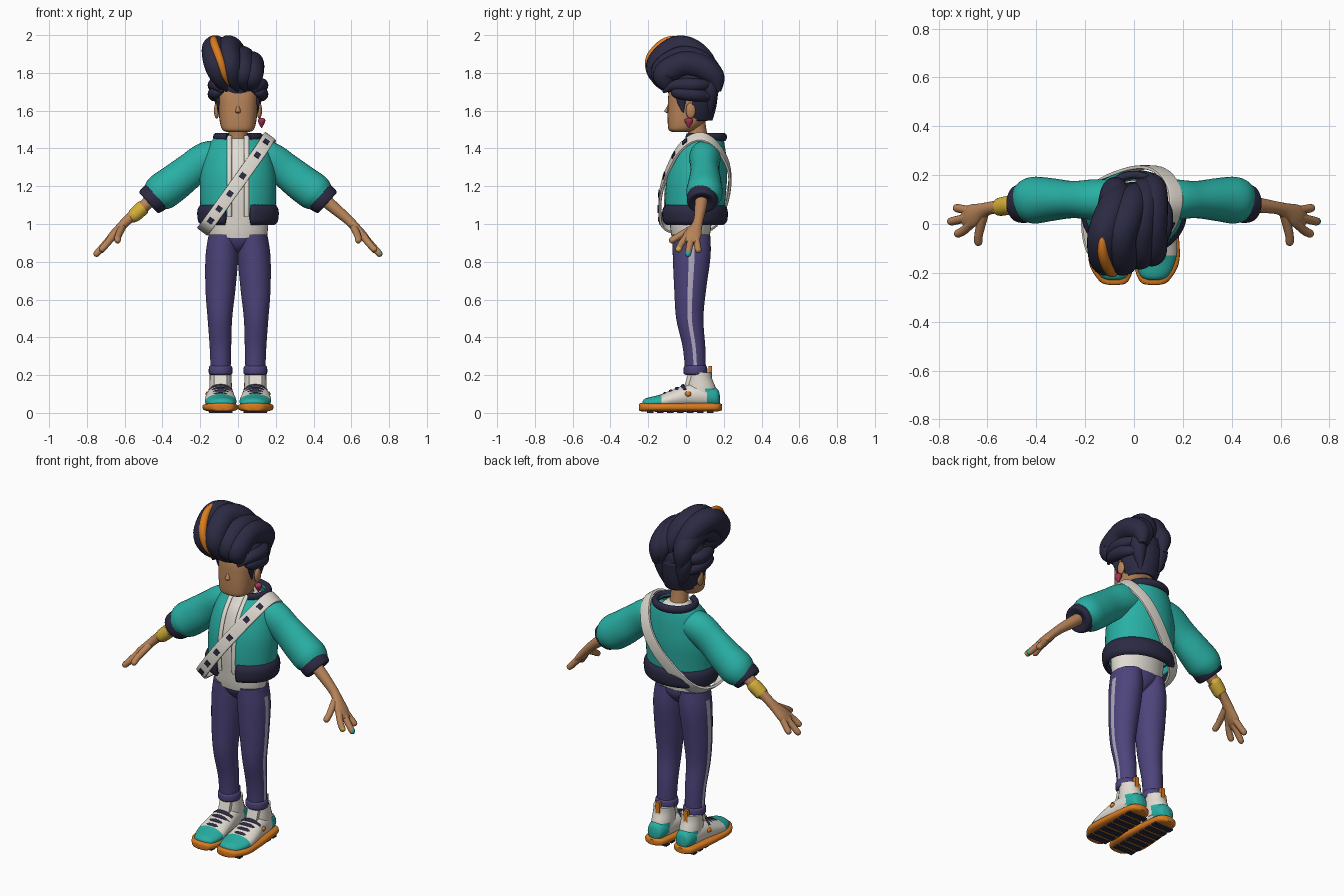
import bpy, bmesh, math
from mathutils import Vector, Matrix

cube = bpy.data.objects.get("Cube")
if cube:
    bpy.data.objects.remove(cube, do_unlink=True)


def material(name, *rgb):
    m = bpy.data.materials.new(name)
    m.use_nodes = True
    m.diffuse_color = (*rgb, 1)
    m.node_tree.nodes["Principled BSDF"].inputs["Base Color"].default_value = (*rgb, 1)
    return m


teal = material("teal", .022, .43, .37)
navy = material("navy", .024, .023, .055)
purple = material("purple", .075, .058, .2)
orange = material("orange", .7, .2, .015)
skin = material("brown skin", .48, .23, .1)
white = material("warm white", .76, .72, .65)
yellow = material("yellow", .65, .42, .04)
pink = material("dark pink", .4, .035, .09)
lilac = material("lilac grey", .45, .4, .52)
X, Y, Z, FRONT = Vector((1, 0, 0)), Vector((0, 1, 0)), Vector((0, 0, 1)), Vector((0, -1, 0))
SIDES = (("left_", 1), ("right_", -1))


def finish(name, bm, mats, paint=None, thick=0):
    """Turn a bmesh into a smooth object; paint(center, normal) picks the colour."""
    bmesh.ops.recalc_face_normals(bm, faces=bm.faces)
    if paint:
        for f in bm.faces:
            f.material_index = int(paint(f.calc_center_median(), f.normal))
    me = bpy.data.meshes.new(name)
    bm.to_mesh(me)
    bm.free()
    for m in mats if isinstance(mats, tuple) else (mats,):
        me.materials.append(m)
    ob = bpy.data.objects.new(name, me)
    bpy.context.collection.objects.link(ob)
    bpy.ops.object.select_all(action='DESELECT')
    ob.select_set(True)
    bpy.context.view_layer.objects.active = ob
    bpy.ops.object.shade_smooth_by_angle(angle=math.radians(50))
    if thick:
        mod = ob.modifiers.new("thickness", 'SOLIDIFY')
        mod.thickness, mod.offset = thick, 0
    return ob


def spline(pts, closed=False, k=5):
    """Resample points of any dimension along a Catmull-Rom curve."""
    n, out = len(pts), []
    pick = lambda i: pts[i % n] if closed else pts[max(0, min(n - 1, i))]
    for i in range(n if closed else n - 1):
        quad = [pick(i + d) for d in (-1, 0, 1, 2)]
        for t in (j / k for j in range(k)):
            out.append([b + t * ((c - a) + t * ((2*a - 5*b + 4*c - d) + t * (3*b - a - 3*c + d))) / 2
                        if t else b for a, b, c, d in zip(*quad)])
    return out if closed else out + [list(pts[-1])]


def tube(name, pts, mats, ref=Y, axis=None, n=24, closed=False, gap=None, power=2,
         paint=None, thick=0, k=5):
    """Loft rings (x, y, z, radius along ref, radius across) along a curve."""
    pts = spline([tuple(p) + ((p[3],) if len(p) == 4 else ()) for p in pts], closed, k)
    bm, rings, m = bmesh.new(), [], len(pts)
    for i, (x, y, z, ra, rb) in enumerate(pts):
        nxt, prv = (i + 1) % m if closed else min(i + 1, m - 1), i - 1 if closed else max(i - 1, 0)
        t = axis or (Vector(pts[nxt][:3]) - Vector(pts[prv][:3])).normalized()
        a = (ref - t * ref.dot(t)).normalized()
        b = t.cross(a)
        ra, rb = max(ra, .001), max(rb, .001)
        start = math.asin(min(1, gap / rb)) if gap else 0
        ring = []
        for j in range(n + 1 if gap else n):
            w = start + (2 * math.pi - 2 * start) * j / n
            c, s = (math.copysign(abs(v) ** (2 / power), v) for v in (math.cos(w), math.sin(w)))
            ring.append(bm.verts.new(Vector((x, y, z)) + a * ra * c + b * rb * s))
        rings.append(ring)
    for i in range(m if closed else m - 1):
        r, q = rings[i], rings[(i + 1) % m]
        for j in range(n):
            h = (j + 1) % len(r)
            bm.faces.new((r[j], r[h], q[h], q[j]))
    if not closed and not gap:
        bm.faces.new(rings[0])
        bm.faces.new(rings[-1])
    return finish(name, bm, mats, paint, thick)


def ball(name, pos, size, mat):
    bm = bmesh.new()
    bmesh.ops.create_uvsphere(bm, u_segments=20, v_segments=12, radius=1,
                              matrix=Matrix.Translation(pos) @ Matrix.Diagonal((*size, 1)))
    return finish(name, bm, mat)


def box(name, pos, size, mat, turn=Matrix()):
    bm = bmesh.new()
    bmesh.ops.create_cube(bm, size=1, matrix=Matrix.Translation(pos) @ turn @ Matrix.Diagonal((*size, 1)))
    return finish(name, bm, mat)


def flip(pts, s):
    return [(p[0] * s, *p[1:]) for p in pts]


def body(rows):
    """Upright rings from (centre y, z, half depth, half width)."""
    return [(0, *r) for r in rows]


# Head, neck, nose
tube("neck", body([(.08, 1.38, .06), (.065, 1.46, .05), (.05, 1.56, .05)]), skin, axis=Z)
tube("head", body([(-.03, 1.487, .045, .06), (-.022, 1.5, .07, .083), (0, 1.54, .097, .096),
                   (.02, 1.62, .117, .105), (.03, 1.7, .12, .107), (.035, 1.78, .09, .08),
                   (.035, 1.81, .03, .03)]), skin, ref=FRONT, axis=Z, n=32, power=2.6)
tube("nose", body([(-.085, 1.64, .004), (-.09, 1.61, .018, .012), (-.09, 1.595, .024, .015),
                   (-.085, 1.583, .006)]), skin, ref=FRONT, axis=Z, n=16)

# Hair: cap, nape, swept-up locks
tube("hair_cap", body([(.035, 1.69, .128, .116), (.035, 1.74, .135, .125), (.04, 1.79, .11, .1),
                       (.04, 1.83, .04, .04)]), navy, ref=FRONT, axis=Z)
tube("hair_nape", body([(.04, 1.55, .09, .08), (.035, 1.62, .115, .108), (.035, 1.72, .128, .12)]),
     navy, ref=FRONT, axis=Z, gap=1, thick=.02)
ball("hair_core", (.01, .05, 1.82), (.09, .1, .08), navy)
for i, x in enumerate((-.075, 0, .075)):
    tube(f"nape_lock_{i}", [(x, .1, 1.8, .02), (x, .125, 1.73, .045), (x * .9, .125, 1.65, .035),
                            (x * .7, .12, 1.56, .005)], navy, ref=X)
quiff = [(.13, 1.7, .02), (.115, 1.82, .055), (.045, 1.905, .066), (-.05, 1.93, .066),
         (-.145, 1.85, .064), (-.14, 1.77, .045), (-.11, 1.7, .004)]
for i, (back, top, tip, drop) in enumerate(((-.03, -.125, -.06, 0), (.04, -.055, 0, 0),
                                           (.06, .02, .04, .06), (.08, .07, .08, .09),
                                           (-.07, -.09, -.08, .06))):
    pts = []
    for j, (y, z, r) in enumerate(quiff):
        x = back + (top - back) * j / 3 if j < 4 else top + (tip - top) * ((j - 3) / 3) ** 2
        pts.append((x, y + drop * .4, z - drop * (z - 1.7) * 4, r))
    tube(f"quiff_lock_{i}", pts, navy, ref=X)
tube("hair_streak", [(-.125, 0, 1.965, .006), (-.13, -.065, 1.98, .016), (-.125, -.13, 1.952, .022),
                     (-.1, -.19, 1.88, .022), (-.075, -.188, 1.8, .02), (-.05, -.155, 1.735, .004)],
     orange, ref=X)

# Jacket: torso, hem, collar
torso = body([(.045, 1.04, .15, .188), (.045, 1.12, .155, .193), (.055, 1.25, .155, .193),
              (.07, 1.36, .135, .17), (.09, 1.43, .105, .14), (.1, 1.465, .085, .1)])
tube("jacket_body", torso, teal, ref=FRONT, axis=Z, n=48, gap=.05, thick=.015)
tube("jacket_hem", body([(.043, 1.005, .145, .185), (.043, 1.02, .163, .2), (.043, 1.07, .165, .203),
                         (.043, 1.095, .15, .188)]), navy, ref=FRONT, axis=Z, n=48, gap=.065, thick=.025)
collar = [(.115 * math.sin(w), .1 - .1 * math.cos(w), 1.46, .022, .017)
          for w in (.5 + i * (2 * math.pi - 1) / 12 for i in range(13))]
tube("jacket_collar", collar, navy, ref=Z)
tube("shirt", body([(.025, .925, .1, .152), (.025, 1, .11, .16), (.035, 1.2, .13, .16),
                    (.065, 1.36, .118, .13), (.085, 1.43, .09, .09), (.085, 1.46, .06, .06)]),
     white, ref=FRONT, axis=Z, n=32)

# Cross-body strap with studs
path = [(.165, .06, 1.46), (.12, -.04, 1.39), (0, -.12, 1.22), (-.1, -.138, 1.08),
        (-.165, -.11, .99), (-.185, .03, .965), (-.14, .16, 1.01), (0, .226, 1.17),
        (.1, .222, 1.31), (.16, .15, 1.425)]
across = Vector((.8, 0, -.6))
tube("strap", [(*p, .035, .008) for p in path], white, ref=across, closed=True, n=16, power=6)
samples = [Vector(p) for p in spline(path, True)]
for i in range(3, 21, 3):
    t = (samples[i + 1] - samples[i - 1]).normalized()
    a = (across - t * across.dot(t)).normalized()
    turn = Matrix((a, t, a.cross(t))).transposed().to_4x4()
    out = a.cross(t) if a.cross(t).y < 0 else -a.cross(t)
    box(f"strap_stud_{i // 3}", samples[i] + out * .008, (.03, .03, .009), navy, turn)

for side, s in SIDES:
    # Ears, sideburns, side locks
    ball(side + "ear", (.113 * s, .025, 1.6), (.014, .026, .042), skin)
    tube(side + "sideburn", flip([(.108, -.02, 1.74, .035, .015), (.106, -.025, 1.66, .026, .012),
                                  (.103, -.015, 1.59, .003)], s), navy)
    for i in (0, 1):
        tube(f"{side}side_lock_{i}", flip([(.08, -.12 + i * .07, 1.7, .008), (.115, -.05, 1.735 - i * .04, .03),
                                           (.122, .05, 1.735 - i * .05, .036), (.08, .135, 1.74 - i * .07, .02)], s),
             navy, ref=Z)

    # Jacket edges, sleeves, cuffs
    tube(side + "placket", [(s * .046, y - d * math.sqrt(1 - (.046 / w) ** 2) - .004, z, .007, .013)
                            for _, y, z, d, w in torso], white, n=12)
    tube(side + "sleeve", flip([(.07, .1, 1.36, .08, .08), (.16, .1, 1.345, .083, .092), (.25, .1, 1.285, .076, .092),
                                (.34, .1, 1.215, .088, .098), (.41, .097, 1.165, .096, .098),
                                (.448, .09, 1.135, .083, .077)], s), teal, n=32)
    tube(side + "cuff", flip([(.425, .09, 1.152, .06), (.43, .09, 1.148, .082), (.462, .085, 1.122, .08),
                              (.475, .085, 1.112, .068), (.467, .085, 1.118, .03)], s), navy,
         axis=Vector((.74 * s, 0, -.67)), n=28)

    # Arms and hands, two painted nails on the left
    tube(side + "arm", flip([(.42, .085, 1.16, .035), (.5, .078, 1.093, .032), (.58, .067, 1.025, .026),
                             (.62, .055, .985, .031, .024), (.665, .032, .935, .048, .023),
                             (.698, .02, .9, .034, .014)], s), skin)
    fingers = dict(thumb=((.615, .04, .98), (.635, -.04, .935), (.638, -.087, .905)),
                   index_finger=((.66, .01, .94), (.695, -.025, .895), (.73, -.045, .855)),
                   middle_finger=((.67, .03, .93), (.715, .018, .88), (.76, .008, .83)),
                   little_finger=((.66, .05, .94), (.7, .06, .89), (.735, .067, .85)))
    polish = dict(index_finger=yellow, middle_finger=teal) if s > 0 else {}
    for part, (p, q, e) in fingers.items():
        near, tip = tuple(Vector(q).lerp(Vector(e), .8)), Vector(e)
        tube(side + part, flip([(*p, .02), (*q, .018), (*near, .016), (*e, .003)], s),
             (skin, polish.get(part, skin)), n=12,
             paint=lambda c, d: (c - tip).length < .025 and d.x > .4)

    # Trousers with side stripe
    tube(side + "trouser_leg", flip([(.077, .028, .945, .1, .078), (.085, .03, .83, .1, .087),
                                     (.093, .022, .65, .084, .079), (.096, .02, .5, .072, .065),
                                     (.093, .042, .35, .06, .057), (.092, .05, .23, .055, .053)], s),
         (purple, lilac), axis=Z, n=40, paint=lambda c, d: d.x * s > .985)
    tube(side + "trouser_cuff", flip([(.092, .05, .25, .055), (.092, .05, .24, .062), (.092, .05, .21, .062),
                                      (.092, .05, .2, .05)], s), purple, axis=Z)

    # Shoes: sole, tread, upper, ankle
    tube(side + "sole", flip([(.08, -.25, .03, .015, .014), (.082, -.235, .03, .058, .022),
                              (.092, -.16, .03, .092, .024), (.096, -.05, .03, .088, .024),
                              (.095, .08, .03, .076, .024), (.095, .165, .03, .06, .022),
                              (.095, .19, .03, .02, .016)], s), orange, ref=X, axis=Y, n=32, power=3)
    for i in range(7):
        box(f"{side}tread_{i}", (.092 * s, -.19 + i * .053, .005), (.125, .034, .009), navy)
    tube(side + "shoe_upper", flip([(.082, -.23, .05, .02, .012), (.083, -.21, .05, .058, .028),
                                    (.09, -.14, .058, .082, .038), (.094, -.06, .075, .08, .052),
                                    (.093, .02, .09, .07, .066), (.093, .1, .09, .06, .064),
                                    (.093, .165, .08, .045, .048), (.093, .18, .07, .01, .02)], s),
         (white, teal), ref=X, axis=Y, n=32, k=7,
         paint=lambda c, d: c.y < -.13 or c.y > .115)
    tube(side + "shoe_ankle", flip([(.092, .085, .07, .083, .06), (.092, .08, .13, .078, .06),
                                    (.092, .075, .18, .064, .058), (.092, .075, .215, .06, .058)], s),
         (white, teal), axis=Z, paint=lambda c, d: c.y > .11 and c.z < .13)
    box(side + "shoe_tongue", (.092 * s, .012, .175), (.07, .02, .08), white, Matrix.Rotation(-.3, 4, 'X'))
    for i in range(4):
        y, z = -.11 + i * .032, .088 + i * .014
        tube(f"{side}lace_{i}", flip([(.035, y + .01, z - .013, .011), (.07, y, z + .007, .013),
                                      (.115, y, z + .007, .013), (.15, y + .01, z - .013, .011)], s),
             navy, n=10)
    box(side + "heel_tab", (.092 * s, .128, .212), (.026, .02, .07), orange)
    ball(side + "shoe_button", (.16 * s, .01, .1), (.012, .018, .014), orange)

# Trouser seat, bracelet, earring
tube("trouser_seat", body([(.03, .85, .045, .02), (.03, .875, .075, .05), (.03, .91, .094, .12),
                           (.028, .945, .1, .155)]), purple, ref=FRONT, axis=Z, n=32)
tube("bracelet", [(-.5, .078, 1.09, .034), (-.506, .078, 1.085, .039), (-.55, .07, 1.045, .037),
                  (-.556, .07, 1.04, .03)], yellow)
tube("earring_drop", [(.125, .015, 1.562, .006), (.125, .015, 1.552, .022, .019),
                      (.125, .015, 1.535, .019, .016), (.125, .015, 1.508, .002)], pink, axis=Z, n=12)
